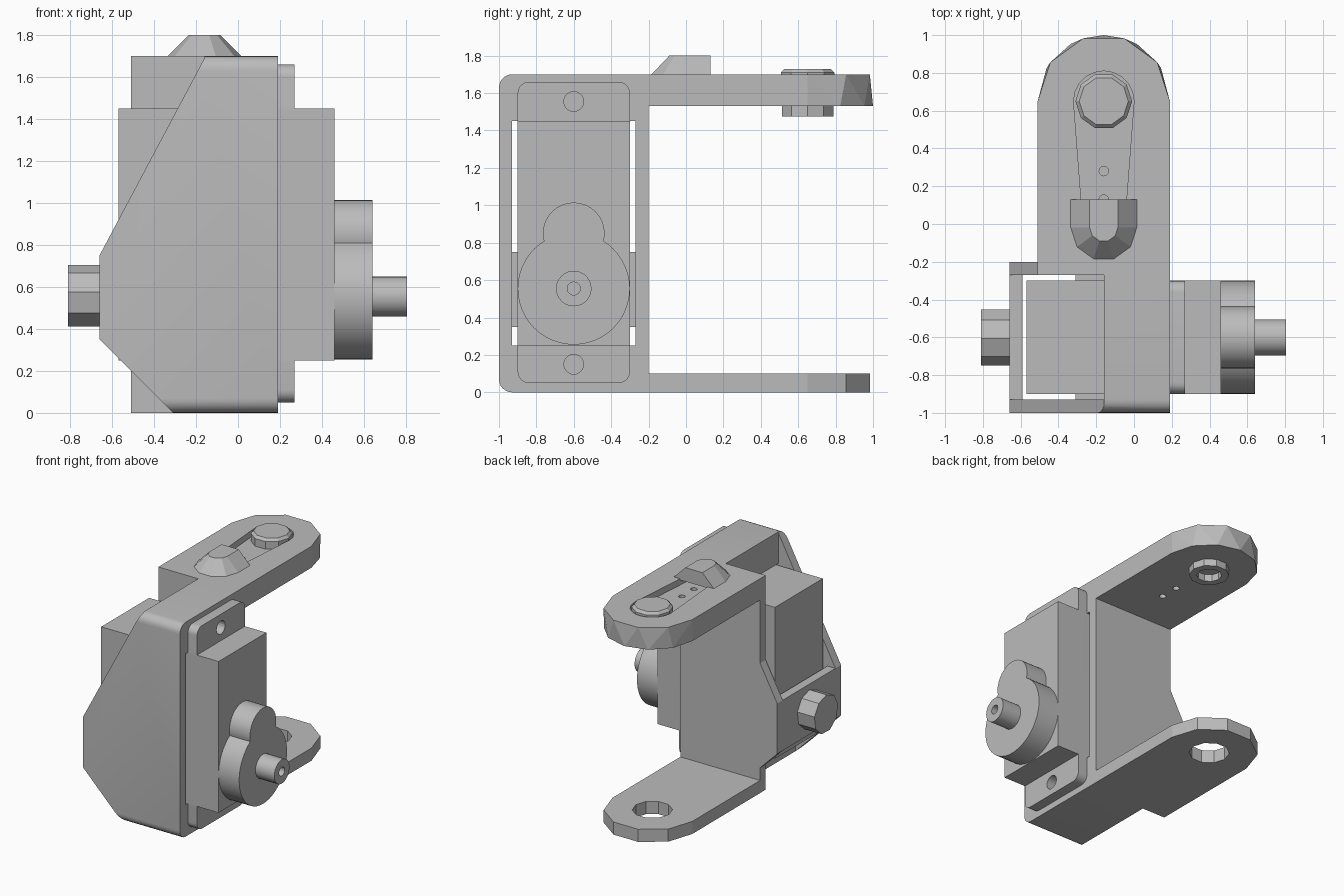
import bpy, bmesh
from math import sin, cos, pi, radians
from mathutils import Vector

if "Cube" in bpy.data.objects:
    bpy.data.objects.remove(bpy.data.objects["Cube"])

grey = bpy.data.materials.new("mid grey")
grey.use_nodes = True
grey.diffuse_color = (0.5, 0.5, 0.5, 1)
grey.node_tree.nodes["Principled BSDF"].inputs["Base Color"].default_value = (0.5, 0.5, 0.5, 1)


def place(p, axis, t):
    """Put a 2D point on a plane across the given axis."""
    a, b = p
    return Vector({"x": (t, a, b), "y": (a, t, b), "z": (a, b, t)}[axis])


def finish(name, bm, smooth=False):
    bmesh.ops.recalc_face_normals(bm, faces=bm.faces[:])
    me = bpy.data.meshes.new(name)
    bm.to_mesh(me)
    bm.free()
    ob = bpy.data.objects.new(name, me)
    bpy.context.collection.objects.link(ob)
    me.materials.append(grey)
    if smooth:
        activate(ob)
        bpy.ops.object.shade_smooth_by_angle(angle=radians(30))
    return ob


def activate(ob):
    bpy.ops.object.select_all(action="DESELECT")
    ob.select_set(True)
    bpy.context.view_layer.objects.active = ob


def loft(name, rings, axis, smooth=False):
    """Solid through (outline, position) rings with equal point counts."""
    bm = bmesh.new()
    loops = [[bm.verts.new(place(p, axis, t)) for p in pts] for pts, t in rings]
    n = len(loops[0])
    for lo, hi in zip(loops, loops[1:]):
        for i in range(n):
            j = (i + 1) % n
            bm.faces.new((lo[i], lo[j], hi[j], hi[i]))
    bm.faces.new(loops[0])
    bm.faces.new(loops[-1])
    return finish(name, bm, smooth)


def prism(name, pts, axis, lo, hi, smooth=False):
    return loft(name, [(pts, lo), (pts, hi)], axis, smooth)


def box(name, x0, x1, y0, y1, z0, z1):
    return prism(name, [(x0, y0), (x1, y0), (x1, y1), (x0, y1)], "z", z0, z1)


def arc(c, r, a0, a1, n):
    angles = [radians(a0 + (a1 - a0) * i / n) for i in range(n + 1)]
    return [(c[0] + r * cos(a), c[1] + r * sin(a)) for a in angles]


def circle(c, r, n, start=0):
    return arc(c, r, start, start + 360, n)[:-1]


def rounded(a0, a1, b0, b1, radii, n=6):
    """Rectangle with one corner radius each, counter-clockwise from low-low."""
    pts = []
    signs = [(a0, b0, 1, 1), (a1, b0, -1, 1), (a1, b1, -1, -1), (a0, b1, 1, -1)]
    for k, ((a, b, sa, sb), r) in enumerate(zip(signs, radii)):
        if r:
            pts += arc((a + sa * r, b + sb * r), r, 180 + 90 * k, 270 + 90 * k, n)
        else:
            pts.append((a, b))
    return pts


def cut(ob, *cutters):
    for c in cutters:
        m = ob.modifiers.new("cut", "BOOLEAN")
        m.operation, m.solver, m.object = "DIFFERENCE", "EXACT", c
        activate(ob)
        bpy.ops.object.modifier_apply(modifier=m.name)
        bpy.data.objects.remove(c)


# Housing: rounded block, hollowed out and trimmed to its sloping sides
housing = prism("housing", rounded(-1, -0.2, 0, 1.7, (0.07, 0, 0, 0.07)), "x", -0.66, 0.19, True)
cut(housing,
    box("opening", -0.59, 1, -0.93, -0.27, 0.25, 1.45),
    box("top_opening", -0.9, -0.16, -0.93, -0.27, 0.75, 2),
    box("bottom_opening", -0.9, -0.31, -0.93, -0.27, -1, 0.35),
    prism("top_slope", [(-0.66, 0.75), (-0.9, 0.75), (-0.9, 2), (-0.16, 2), (-0.16, 1.69)], "y", -1.2, -0.27),
    prism("bottom_slope", [(-0.66, 0.35), (-0.9, 0.35), (-0.9, -1), (-0.31, -1), (-0.31, 0)], "y", -1.2, -0.27),
    prism("rear_top_slope", [(-0.66, 0.75), (-0.9, 0.75), (-0.9, 2), (-0.51, 2), (-0.51, 1.03)], "y", -0.28, 0),
    prism("rear_bottom_slope", [(-0.66, 0.35), (-0.9, 0.35), (-0.9, -1), (-0.51, -1), (-0.51, 0.2)], "y", -0.28, 0))

# Side pivot boss
prism("side_boss", circle((-0.6, 0.555), 0.15, 9, 172), "x", -0.81, -0.64)

# Arms with faceted round ends
PIVOT = (-0.16, 0.65)


def arm_outline(n):
    return [(-0.51, -0.21), (0.19, -0.21)] + arc(PIVOT, 0.35, 0, 180, n)


lower_arm = prism("lower_arm", arm_outline(5), "z", 0, 0.1)
cut(lower_arm, prism("pivot_hole", circle(PIVOT, 0.145, 10), "z", -0.1, 0.2))

bm = bmesh.new()
for n, z in ((6, 1.53), (5, 1.7)):
    for p in arm_outline(n):
        bm.verts.new(place(p, "z", z))
bmesh.ops.convex_hull(bm, input=bm.verts[:])
bmesh.ops.dissolve_limit(bm, angle_limit=0.01, verts=bm.verts[:], edges=bm.edges[:])
upper_arm = finish("upper_arm", bm)
pocket = [(-0.27, 0), (-0.05, 0)] + arc(PIVOT, 0.16, 0, 180, 10)
cut(upper_arm,
    prism("pocket", pocket, "z", 1.65, 1.8),
    *[prism("small_hole", circle((-0.16, y), 0.025, 12), "z", 1.4, 1.9) for y in (0.13, 0.28)])

# Pivot screw: head on top, hollow collar below
loft("screw_head", [(circle(PIVOT, 0.15, 10), 1.64), (circle(PIVOT, 0.15, 10), 1.71),
                    (circle(PIVOT, 0.13, 10), 1.73)], "z")
collar = prism("collar", circle(PIVOT, 0.145, 10), "z", 1.475, 1.55)
cut(collar, prism("bore", circle(PIVOT, 0.09, 10), "z", 1.4, 1.535))


# Tapered hood on the upper arm
def hood_outline(r):
    return [(-0.16 + r, 0.13), (-0.16 - r, 0.13)] + arc((-0.16, -0.018), r, 180, 360, 5)


loft("hood", [(hood_outline(0.175), 1.69), (hood_outline(0.175), 1.7), (hood_outline(0.075), 1.8)], "z")

# Motor case and mounting flange
box("motor_case", -0.57, 0.46, -0.9, -0.3, 0.25, 1.45)
flange = prism("mounting_flange", rounded(-0.9, -0.3, 0.05, 1.66, [0.06] * 4), "x", 0.19, 0.27, True)
cut(flange, *[prism("screw_hole", circle((-0.6, z), 0.053, 20), "x", 0.1, 0.4) for z in (0.15, 1.555)])

# Gear cover, keyhole shaped, and the output shaft
prism("gear_cover", circle((-0.6, 0.555), 0.3, 48), "x", 0.45, 0.64, True)
prism("small_gear_cover", circle((-0.6, 0.85), 0.165, 32), "x", 0.45, 0.64, True)
shaft = prism("output_shaft", circle((-0.6, 0.555), 0.095, 24), "x", 0.62, 0.805, True)
cut(shaft, prism("shaft_bore", circle((-0.6, 0.555), 0.035, 16), "x", 0.68, 0.9))
